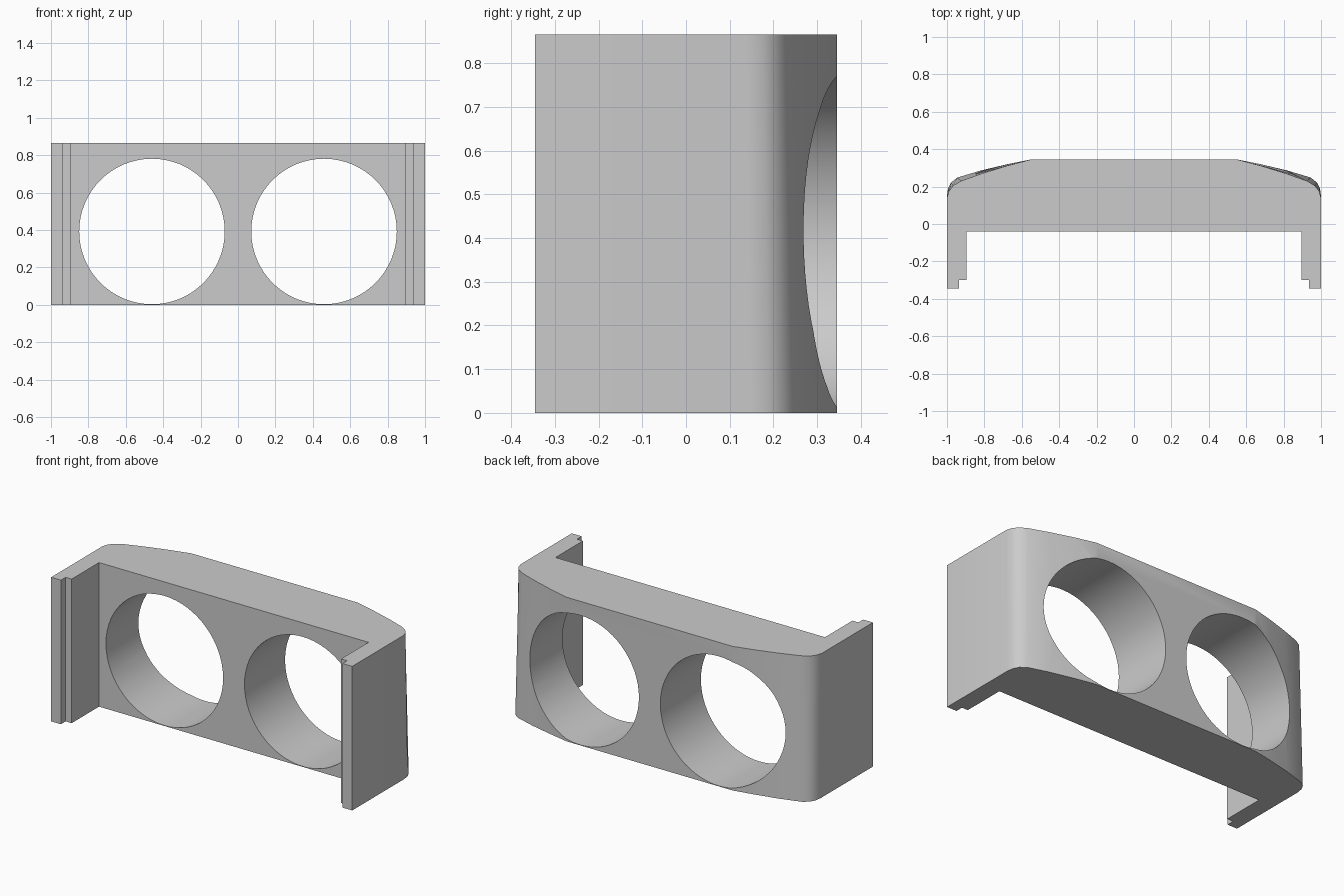
import bpy
import bmesh
import math
from mathutils import Matrix

cube = bpy.data.objects.get("Cube")
if cube:
    bpy.data.objects.remove(cube, do_unlink=True)

HEIGHT = 0.865

grey = bpy.data.materials.new("light_grey")
grey.use_nodes = True
grey.diffuse_color = (0.6, 0.6, 0.6, 1)
grey.node_tree.nodes["Principled BSDF"].inputs["Base Color"].default_value = (0.6, 0.6, 0.6, 1)


def make_object(name, bm):
    bmesh.ops.recalc_face_normals(bm, faces=bm.faces)
    mesh = bpy.data.meshes.new(name)
    bm.to_mesh(mesh)
    bm.free()
    mesh.materials.append(grey)
    obj = bpy.data.objects.new(name, mesh)
    bpy.context.collection.objects.link(obj)
    return obj


# Half outline: stepped arm, then the bowed back, which is fuller at the bottom
arm = [(0.895, -0.04), (0.895, -0.3), (0.935, -0.3), (0.935, -0.345), (1, -0.345)]
back_bottom = [(1, 0.15), (0.994, 0.19), (0.978, 0.222), (0.945, 0.248),
               (0.82, 0.286), (0.68, 0.319), (0.55, 0.345)]
back_top = [(1, 0.14), (0.99, 0.175), (0.967, 0.205), (0.925, 0.23),
            (0.81, 0.271), (0.68, 0.311), (0.55, 0.345)]


def ring(bm, back, z):
    half = arm + back
    outline = half + [(-x, y) for x, y in reversed(half)]
    return [bm.verts.new((x, y, z)) for x, y in outline]


# Housing body
bm = bmesh.new()
low, high = ring(bm, back_bottom, 0), ring(bm, back_top, HEIGHT)
bm.faces.new(low)
bm.faces.new(high)
for i in range(len(low)):
    j = (i + 1) % len(low)
    bm.faces.new((low[i], low[j], high[j], high[i]))
housing = make_object("housing", bm)

# Two round openings
bm = bmesh.new()
for x in (-0.46, 0.46):
    place = Matrix.Translation((x, 0.1, 0.392)) @ Matrix.Rotation(math.pi / 2, 4, "X")
    bmesh.ops.create_cone(bm, cap_ends=True, segments=64, radius1=0.389,
                          radius2=0.389, depth=1, matrix=place)
cutter = make_object("opening_cutter", bm)

cut = housing.modifiers.new("openings", "BOOLEAN")
cut.operation = "DIFFERENCE"
cut.solver = "EXACT"
cut.object = cutter
bpy.context.view_layer.objects.active = housing
housing.select_set(True)
cutter.select_set(False)
bpy.ops.object.modifier_apply(modifier=cut.name)
bpy.data.objects.remove(cutter, do_unlink=True)
bpy.ops.object.shade_smooth_by_angle(angle=math.radians(30))
